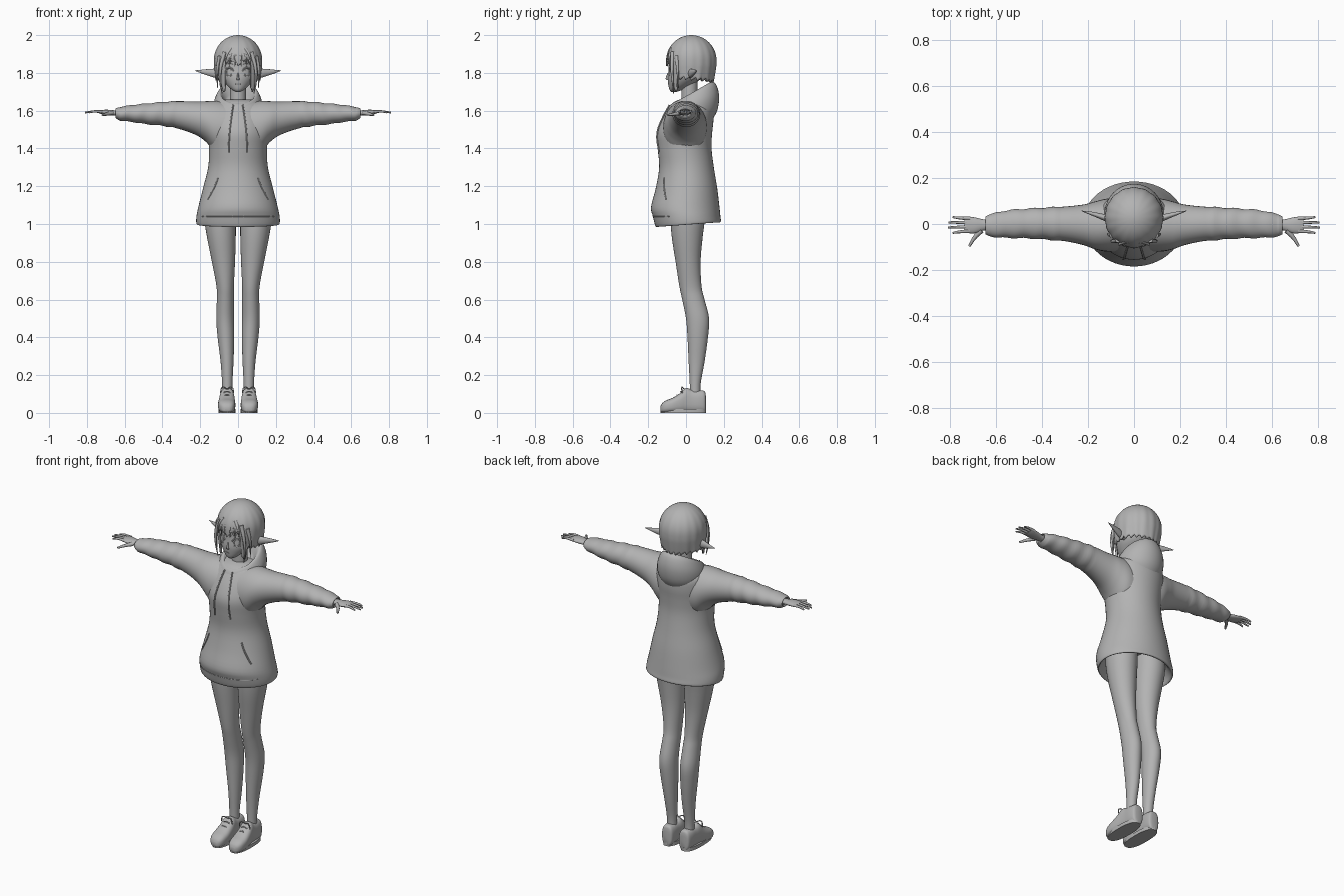
import bpy, bmesh, math
from mathutils import Vector
from mathutils.bvhtree import BVHTree

cube = bpy.data.objects.get("Cube")
if cube:
    bpy.data.objects.remove(cube)

grey = bpy.data.materials.new("plain_grey")
grey.use_nodes = True
colour = (0.45, 0.45, 0.45, 1)
grey.diffuse_color = colour
grey.node_tree.nodes["Principled BSDF"].inputs["Base Color"].default_value = colour


# ---------- helpers ----------
def add_mesh(name, verts, faces, mirror=False, angle=50, closed=True):
    mesh = bpy.data.meshes.new(name)
    mesh.from_pydata(verts, [], faces)
    mesh.materials.append(grey)
    if closed:
        bm = bmesh.new()
        bm.from_mesh(mesh)
        bmesh.ops.recalc_face_normals(bm, faces=bm.faces)
        bm.to_mesh(mesh)
        bm.free()
    obj = bpy.data.objects.new(name, mesh)
    bpy.context.collection.objects.link(obj)
    for other in bpy.context.view_layer.objects:
        other.select_set(False)
    obj.select_set(True)
    bpy.context.view_layer.objects.active = obj
    bpy.ops.object.shade_smooth_by_angle(angle=math.radians(angle))
    if mirror:
        obj.modifiers.new("Mirror", 'MIRROR').use_mirror_merge = False
    return obj


def ring_z(cx, rx, y0, y1, z0, z1=None):
    """Ring round the z axis; z0 is its front height, z1 its back height."""
    z1 = z0 if z1 is None else z1
    return (Vector((cx, (y0 + y1) / 2, (z0 + z1) / 2)), Vector((rx, 0, 0)),
            Vector((0, (y1 - y0) / 2, (z1 - z0) / 2)))


def ring_x(x, y0, y1, z0, z1):
    return (Vector((x, (y0 + y1) / 2, (z0 + z1) / 2)),
            Vector((0, (y1 - y0) / 2, 0)), Vector((0, 0, (z1 - z0) / 2)))


def ring_y(y, cx, hx, z0, z1):
    return (Vector((cx, y, (z0 + z1) / 2)), Vector((hx, 0, 0)),
            Vector((0, 0, (z1 - z0) / 2)))


def spline(a, b, c, d, t):
    return b + (c - a) * t / 2 + (a * 2 - b * 5 + c * 4 - d) * t**2 / 2 + (b * 3 - a - c * 3 + d) * t**3 / 2


def loft(name, rings, mirror=False, power=1.0, sides=32, steps=4, ripple=None):
    """Smooth skin through elliptical rings, capped at both ends."""
    dense = []
    for i in range(len(rings) - 1):
        four = [rings[max(0, min(len(rings) - 1, i + k))] for k in (-1, 0, 1, 2)]
        for s in range(steps):
            dense.append([spline(*(r[j] for r in four), s / steps) for j in range(3)])
    dense.append(rings[-1])
    verts, faces, n = [], [], sides
    for c, u, v in dense:
        for k in range(n):
            a = math.tau * k / n
            p, q = (math.copysign(abs(w) ** power, w) for w in (math.cos(a), math.sin(a)))
            size = ripple(c, a) if ripple else 1
            verts.append(c + (u * p + v * q) * size)
    for r in range(len(dense) - 1):
        for k in range(n):
            m = (k + 1) % n
            faces.append((r * n + k, r * n + m, r * n + n + m, r * n + n + k))
    faces += [tuple(range(n)), tuple(range(len(verts) - n, len(verts)))]
    add_mesh(name, verts, faces, mirror)
    return BVHTree.FromPolygons(verts, faces)


def tubes(name, paths, radius, tip=1.0, mirror=True):
    """Round cords along smooth paths, thinning toward the tip."""
    data = bpy.data.curves.new(name, 'CURVE')
    data.dimensions = '3D'
    data.bevel_depth, data.bevel_resolution = radius, 2
    data.resolution_u, data.use_fill_caps = 6, True
    data.materials.append(grey)
    for side in ((1, -1) if mirror else (1,)):
        for path in paths:
            s = data.splines.new('BEZIER')
            s.bezier_points.add(len(path) - 1)
            for i, (bp, co) in enumerate(zip(s.bezier_points, path)):
                bp.co = (co[0] * side, co[1], co[2])
                bp.handle_left_type = bp.handle_right_type = 'AUTO'
                bp.radius = 1 + (tip - 1) * i / (len(path) - 1)
    obj = bpy.data.objects.new(name, data)
    bpy.context.collection.objects.link(obj)


def on_front(tree, points, lift=0.0):
    """Place x, z points on the front of a surface."""
    out = []
    for x, z in points:
        hit = tree.ray_cast(Vector((x, -1, z)), Vector((0, 1, 0)))[0]
        out.append((x, (hit.y if hit else -0.08) - lift, z))
    return out


# ---------- hoodie ----------
body = loft("hoodie_body", [ring_z(0, *r) for r in (
    (.15, -.10, .12, 1.10), (.195, -.135, .155, 1.03), (.21, -.15, .175, .99, 1.01),
    (.22, -.162, .185, .99, 1.015), (.22, -.175, .182, 1.04), (.21, -.185, .177, 1.09),
    (.185, -.16, .165, 1.19), (.158, -.142, .147, 1.3), (.153, -.15, .135, 1.4),
    (.16, -.155, .138, 1.48), (.16, -.13, .145, 1.55), (.15, -.095, .14, 1.61),
    (.12, -.065, .10, 1.645), (.07, -.03, .07, 1.66))], sides=48)

loft("sleeve", [ring_x(*r) for r in (
    (.06, -.12, .11, 1.36, 1.645), (.12, -.12, .11, 1.38, 1.652), (.17, -.11, .098, 1.435, 1.65),
    (.22, -.092, .085, 1.47, 1.648), (.3, -.075, .076, 1.5, 1.65), (.38, -.068, .072, 1.517, 1.648),
    (.48, -.062, .066, 1.528, 1.638), (.56, -.06, .058, 1.54, 1.63), (.62, -.055, .044, 1.547, 1.62),
    (.64, -.048, .036, 1.555, 1.615), (.648, -.042, .03, 1.562, 1.61), (.64, -.036, .026, 1.567, 1.605))],
    mirror=True, steps=6,
    ripple=lambda c, a: 1 + (.035 * math.sin(c.x * 75 + 1.5 * math.sin(a)) if .33 < c.x < .63 else 0))

loft("hood", [ring_z(0, *r) for r in (
    (.11, -.085, .13, 1.585, 1.54), (.128, -.095, .165, 1.60, 1.60), (.127, -.092, .175, 1.615, 1.68),
    (.108, -.078, .155, 1.635, 1.745), (.09, -.06, .12, 1.635, 1.745), (.065, -.03, .085, 1.60, 1.68))],
    sides=40)

tubes("drawstring", [[(.025, -.088, 1.63)] + on_front(body, [(.036, 1.56), (.045, 1.48), (.05, 1.38)], .004)],
      .004)
tubes("pocket_edge", [on_front(body, [(.105, 1.245), (.118, 1.21), (.14, 1.165), (.16, 1.13)])], .004)
tubes("hem_seam", [on_front(body, [(0, 1.04), (.07, 1.04), (.14, 1.04), (.19, 1.04)])], .002)

# ---------- legs and shoes ----------
loft("leg", [ring_z(*r) for r in (
    (.057, .026, .02, .078, .07), (.057, .027, .02, .077, .15), (.058, .034, .014, .098, .27),
    (.064, .044, .008, .116, .4), (.068, .047, .0, .122, .5), (.067, .045, -.02, .098, .6),
    (.068, .046, -.035, .082, .67), (.077, .061, -.055, .077, .8), (.088, .076, -.075, .088, .93),
    (.095, .083, -.082, .10, 1.03), (.095, .08, -.08, .10, 1.13))], mirror=True)

loft("shoe", [ring_y(*r) for r in (
    (.105, .055, .018, .008, .09), (.098, .055, .032, 0, .115), (.07, .056, .037, 0, .12),
    (.03, .057, .037, 0, .123), (0, .058, .039, 0, .132), (-.03, .059, .043, 0, .105),
    (-.07, .06, .046, 0, .08), (-.105, .06, .042, 0, .066), (-.127, .059, .03, .002, .05),
    (-.136, .058, .014, .008, .032))], mirror=True, power=.75)
loft("shoe_sole", [ring_z(.058, .044, -.134, .106, z) for z in (0, .02)], mirror=True, power=.8, steps=1)
tubes("shoe_lace", [[(.03, y, z), (.058, y - .008, z + .016), (.086, y, z)]
                    for y, z in ((0, .11), (-.02, .098), (-.04, .08))]
      + [[(.058, -.012, .128), (.058 + d, -.022, .135), (.058 + d * 1.4, -.02, .105)]
         for d in (-.025, .025)], .003)

# ---------- hands ----------
loft("palm", [ring_x(*r) for r in (
    (.62, -.028, .018, 1.572, 1.602), (.655, -.028, .02, 1.574, 1.602), (.69, -.04, .028, 1.577, 1.605),
    (.72, -.04, .032, 1.582, 1.604), (.738, -.034, .028, 1.587, 1.601))], mirror=True, sides=20)
fingers = [[(.715, y, 1.594), (.76, y * 1.1, 1.596), (tip, y * 1.25, 1.59)]
           for y, tip in ((.024, .79), (.006, .808), (-.012, .81), (-.031, .79))]
tubes("fingers", fingers, .0085, .5)
tubes("thumb", [[(.665, -.028, 1.588), (.695, -.06, 1.582), (.718, -.097, 1.577)]], .012, .45)

# ---------- head ----------
head = loft("head", [ring_z(0, *r) for r in (
    (.012, -.078, -.05, 1.70), (.034, -.088, -.015, 1.712), (.064, -.094, .04, 1.74),
    (.088, -.097, .085, 1.775), (.099, -.092, .11, 1.82), (.105, -.088, .125, 1.88),
    (.09, -.07, .11, 1.94), (.04, -.02, .06, 1.97))], sides=40)
loft("neck", [ring_z(0, .042, -.025, .06, z) for z in (1.58, 1.67, 1.77)], steps=2, sides=24)
loft("nose", [ring_z(0, *r) for r in (
    (.008, -.1, -.085, 1.762), (.007, -.108, -.085, 1.77), (.003, -.098, -.085, 1.80))], sides=12)
loft("ear", [(Vector((x, y, z)), Vector((0, w, 0)), Vector((0, 0, h))) for x, y, z, w, h in (
    (.085, .02, 1.795, .012, .022), (.12, .026, 1.798, .015, .024), (.16, .038, 1.803, .011, .017),
    (.2, .05, 1.808, .006, .008), (.228, .057, 1.812, .001, .001))], mirror=True, sides=16)

# Eyes, brows and mouth lie along the face surface
tubes("upper_lash", [on_front(head, [(.022, 1.808), (.035, 1.824), (.055, 1.826), (.074, 1.81)])], .0035)
tubes("lower_lid", [on_front(head, [(.032, 1.786), (.05, 1.782), (.066, 1.79)])], .0015)
iris = [(.048 + .013 * math.cos(k * math.tau / 10), 1.804 + .019 * math.sin(k * math.tau / 10)) for k in range(11)]
tubes("iris_rim", [on_front(head, iris)], .002)
tubes("brow", [on_front(head, [(.022, 1.842), (.045, 1.85), (.07, 1.843)])], .002)
tubes("mouth", [on_front(head, [(-.014, 1.742), (0, 1.739), (.014, 1.742)])], .0018, mirror=False)


# ---------- hair ----------
def hair_end(d, k):
    """Height of the hair edge by angle from the front."""
    jag = .006 * (k % 4 - 1.5)
    if d < .62:
        return 1.858 - .012 * math.cos(d * 9) + jag
    if d < .88:
        return 1.70 + abs(d - .75) * .2 + jag
    return 1.775 - .02 * (d - .88) / 2.26 + jag


SEG, CAP, FALL = 96, 12, 8
verts, faces = [], []
for r in range(CAP + FALL + 1):
    for k in range(SEG):
        a = math.tau * k / SEG
        d = min(a, math.tau - a)
        if r <= CAP:
            phi = math.pi / 2 * max(r, .15) / CAP
            size, z = math.sin(phi), 1.868 + .127 * math.cos(phi)
        else:
            t = (r - CAP) / FALL
            z = 1.868 + (hair_end(d, k) - 1.868) * t
            size = 1 - .9 * max(0, 1.84 - z) - (.04 if d > 2 else 0) * t * t
        size *= 1 + .01 * math.cos(a * 16) * min(1, r / CAP)
        verts.append((.122 * size * math.sin(a), .028 - .127 * size * math.cos(a), z))
for r in range(CAP + FALL):
    for k in range(SEG):
        m = (k + 1) % SEG
        faces.append((r * SEG + k, r * SEG + SEG + k, r * SEG + SEG + m, r * SEG + m))
faces.append(tuple(range(SEG)))
hair = add_mesh("hair_cap", verts, faces, closed=False)
shell = hair.modifiers.new("Thickness", 'SOLIDIFY')
shell.thickness, shell.offset = .01, 0

# Loose locks framing the face and lying over the forehead
tubes("side_lock", [[(.07, -.07, 1.91), (.092, -.075, 1.83), (.094, -.07, 1.75), (.084, -.066, 1.69)],
                    [(.095, -.05, 1.89), (.11, -.045, 1.82), (.108, -.04, 1.72)]], .012, .15)
tubes("fringe_lock", [[(x * .6, -.075, 1.93), (x, -.1 + x * .2, 1.89), (x * 1.1, -.103 + x * .3, 1.835)]
                      for x in (.015, .04, .062)], .01, .15)
